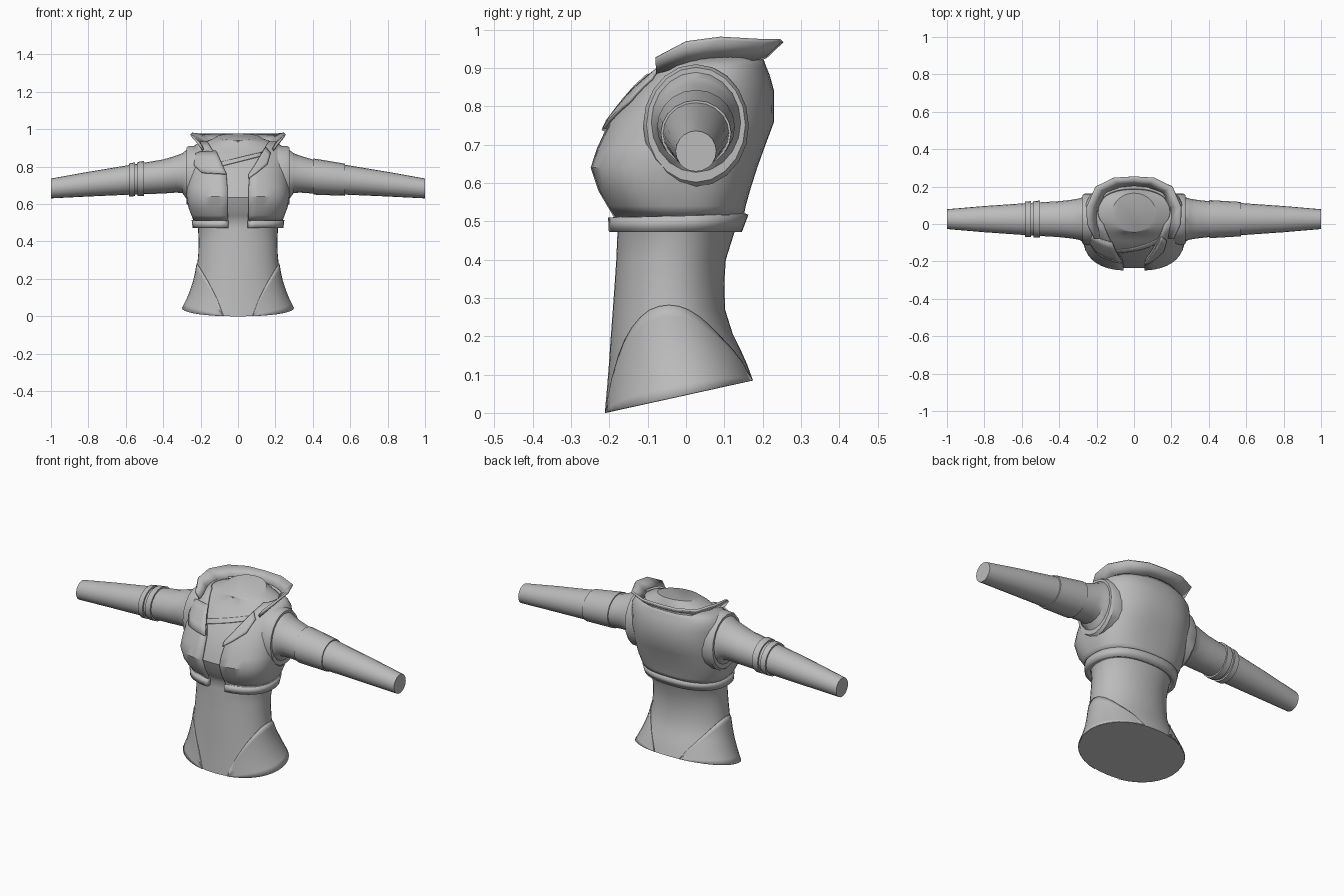
import bpy, math
from mathutils import Vector

cube = bpy.data.objects.get("Cube")
if cube:
    bpy.data.objects.remove(cube)

grey = bpy.data.materials.new("plain_grey")
grey.use_nodes = True
grey.diffuse_color = (0.5, 0.5, 0.5, 1)
bsdf = next(n for n in grey.node_tree.nodes if n.type == 'BSDF_PRINCIPLED')
bsdf.inputs["Base Color"].default_value = grey.diffuse_color
parts = []


def add_mesh(name, verts, faces, thick=0, offset=-1):
    me = bpy.data.meshes.new(name)
    me.from_pydata([tuple(v) for v in verts], [], faces)
    me.materials.append(grey)
    ob = bpy.data.objects.new(name, me)
    bpy.context.collection.objects.link(ob)
    if thick:
        mod = ob.modifiers.new("thickness", 'SOLIDIFY')
        mod.thickness, mod.offset = thick, offset
    parts.append(ob)
    return ob


def grid(name, rings, closed=False, caps=False, thick=0, offset=-1, flip=False):
    """Skin a list of equal-length point rows."""
    n = len(rings[0])
    faces = []
    for i in range(len(rings) - 1):
        for j in range(n if closed else n - 1):
            k = (j + 1) % n
            f = [i * n + j, i * n + k, (i + 1) * n + k, (i + 1) * n + j]
            faces.append(f[::-1] if flip else f)
    if caps:
        ends = [list(range(n))[::-1], list(range((len(rings) - 1) * n, len(rings) * n))]
        faces += [e[::-1] for e in ends] if flip else ends
    return add_mesh(name, [p for r in rings for p in r], faces, thick, offset)


def lerp_rows(rows, t):
    """Interpolate a table whose first column is t."""
    if t <= rows[0][0]:
        return (t,) + tuple(rows[0][1:])
    for a, b in zip(rows, rows[1:]):
        if t <= b[0]:
            f = (t - a[0]) / (b[0] - a[0])
            return tuple(p + (q - p) * f for p, q in zip(a, b))
    return (t,) + tuple(rows[-1][1:])


def spow(v, e):
    return math.copysign(abs(v) ** e, v)


def section(row, ang, grow=0):
    """Point on a rounded cross-section: height, half width, front, back, roundness, tilt."""
    z, hw, yf, yb, n, tilt = row
    yc, hy = (yf + yb) / 2, (yb - yf) / 2 + grow
    x = (hw + grow) * spow(math.cos(ang), 2 / n)
    y = yc + hy * spow(math.sin(ang), 2 / n)
    return Vector((x, y, z + tilt * y))


def edge_angle(row, x):
    """Angle of the front point at the given x."""
    return -math.acos(spow(max(-1, min(1, x / row[1])), row[4] / 2))


def patch(name, rows, low, high, grow, thick=0.008, steps=8):
    """Plate laid on the front of a body between two (x, z) lines."""
    rings = []
    for i in range(5):
        ring = []
        for j in range(steps + 1):
            s = j / steps * (len(low) - 1)
            k = min(int(s), len(low) - 2)
            a = Vector(low[k]).lerp(Vector(low[k + 1]), s - k)
            b = Vector(high[k]).lerp(Vector(high[k + 1]), s - k)
            x, z = a.lerp(b, i / 4)
            row = lerp_rows(rows, z)
            ring.append(section(row, edge_angle(row, x), grow))
        rings.append(ring)
    return grid(name, rings, thick=thick, offset=1)


# Profiles: height, half width, front, back, roundness, tilt
waist = [
    (0.046, 0.295, -0.212, 0.175, 2.1, 0.22), (0.10, 0.268, -0.206, 0.160, 2.1, 0.16),
    (0.15, 0.248, -0.201, 0.143, 2.1, 0.1), (0.20, 0.232, -0.197, 0.122, 2.1, 0.05),
    (0.27, 0.218, -0.191, 0.102, 2.1, 0), (0.34, 0.212, -0.186, 0.100, 2.1, 0),
    (0.40, 0.210, -0.182, 0.104, 2.1, 0), (0.47, 0.214, -0.179, 0.126, 2.1, 0)]
chest = [
    (0.51, 0.238, -0.190, 0.150, 2.4, 0), (0.54, 0.250, -0.207, 0.156, 2.6, 0),
    (0.58, 0.265, -0.230, 0.167, 2.7, 0), (0.64, 0.276, -0.250, 0.186, 2.7, 0),
    (0.69, 0.278, -0.234, 0.204, 2.6, 0), (0.76, 0.276, -0.203, 0.230, 2.4, 0),
    (0.84, 0.272, -0.146, 0.230, 2.3, 0), (0.88, 0.265, -0.105, 0.219, 2.3, 0),
    (0.905, 0.245, -0.078, 0.209, 2.3, 0), (0.935, 0.198, -0.058, 0.198, 2.2, 0)]
neck = [(0.942, 0.130, -0.045, 0.172, 2, 0.12), (0.948, 0.115, -0.040, 0.165, 2, 0.17)]

# Inner top with waist and neck
inner = [(z - 0.004, w - 0.014, f + 0.014, b - 0.014, n, t) for z, w, f, b, n, t in chest]
SEG = 40
grid("inner_top", [[section(r, 2 * math.pi * j / SEG) for j in range(SEG)]
                   for r in waist + inner + neck], closed=True, caps=True)

# Open jacket and its hem band
opening = [(0.47, 0.055), (0.75, 0.058), (0.80, 0.085), (0.88, 0.13), (0.935, 0.165)]


def wrap(name, rows, thick):
    rings = []
    for r in rows:
        a = edge_angle(r, lerp_rows(opening, r[0])[1])
        span = 2 * math.pi - 2 * (math.pi / 2 + a)
        rings.append([section(r, a + span * j / SEG) for j in range(SEG + 1)])
    return grid(name, rings, thick=thick)


wrap("jacket", chest, 0.014)
wrap("hem_band", [(0.472, 0.243, -0.204, 0.146, 2.3, 0),
                  (0.514, 0.248, -0.206, 0.163, 2.3, 0.02)], 0.028)

# Raised hip panels
for side, label in ((1, "left"), (-1, "right")):
    cols = []
    for j in range(17):
        a = math.radians(-76 + 152 * j / 16)
        top = 0.046 + 0.235 * max(0.0, math.cos(a * 90 / 76)) ** 0.75
        col = []
        for i in range(9):
            p = section(lerp_rows(waist, 0.046 + (top - 0.046) * i / 8), a, 0.001)
            col.append((p.x * side, p.y, p.z))
        cols.append(col)
    grid(label + "_hip_panel", cols, thick=0.004, offset=1, flip=side > 0)

# Sleeves: distance out, depth radius, height radius, centre height
sleeve = [(0.22, 0.122, 0.140, 0.752), (0.272, 0.118, 0.135, 0.757), (0.297, 0.110, 0.107, 0.765),
          (0.33, 0.104, 0.099, 0.760), (0.40, 0.096, 0.091, 0.747), (0.57, 0.086, 0.080, 0.730),
          (0.80, 0.070, 0.066, 0.706), (1.0, 0.053, 0.053, 0.683)]


def tube(name, rows, side, grow=0):
    rings = [[(side * x, 0.026 + (ry + grow) * math.cos(k * math.pi / 10),
               cz + (rz + grow) * math.sin(k * math.pi / 10)) for k in range(20)]
             for x, ry, rz, cz in rows]
    return grid(name, rings, closed=True, caps=True, flip=side < 0)


for side, label in ((1, "left"), (-1, "right")):
    tube(label + "_sleeve", sleeve, side)
    tube(label + "_armhole_trim", [(0.21, 0.138, 0.160, 0.750), (0.262, 0.138, 0.160, 0.750),
                                   (0.276, 0.129, 0.150, 0.752)], side)


def sleeve_band(name, start, end, side, grow):
    tube(name, [lerp_rows(sleeve, start), lerp_rows(sleeve, end)], side, grow)


sleeve_band("left_arm_band", 0.405, 0.572, 1, 0.006)
sleeve_band("right_arm_strap_outer", 0.552, 0.582, -1, 0.009)
sleeve_band("right_arm_strap_inner", 0.502, 0.536, -1, 0.009)

# Flared collar: half paths from front end to centre back
base = [(0.182, -0.078, 0.892), (0.192, 0.0, 0.915), (0.186, 0.09, 0.925),
        (0.145, 0.165, 0.925), (0.075, 0.196, 0.932), (0, 0.203, 0.935)]
rim = [(0.205, -0.080, 0.928), (0.243, 0.0, 0.970), (0.246, 0.09, 0.982),
       (0.200, 0.195, 0.976), (0.105, 0.240, 0.976), (0, 0.246, 0.976)]


def both_sides(path):
    return path + [(-x, y, z) for x, y, z in path[-2::-1]]


grid("collar", [both_sides(base), both_sides(rim)], thick=0.012, offset=1)

# Lapel, chest panel and neckline strap
patch("left_lapel", chest, [(0.056, 0.735), (0.10, 0.765), (0.155, 0.81), (0.172, 0.87)],
      [(0.056, 0.755), (0.085, 0.80), (0.115, 0.85), (0.145, 0.90)], 0.001, steps=9)
patch("right_chest_panel", chest, [(-0.228, 0.80), (-0.19, 0.765), (-0.06, 0.757)],
      [(-0.232, 0.862), (-0.20, 0.875), (-0.115, 0.880)], 0.002)
patch("neckline_strap", inner, [(-0.10, 0.798), (0.13, 0.856)],
      [(-0.10, 0.820), (0.13, 0.876)], 0.001, 0.005)

# Smooth shading with crisp edges
bpy.ops.object.select_all(action='DESELECT')
for ob in parts:
    ob.select_set(True)
bpy.context.view_layer.objects.active = parts[0]
bpy.ops.object.shade_smooth_by_angle(angle=math.radians(35))
